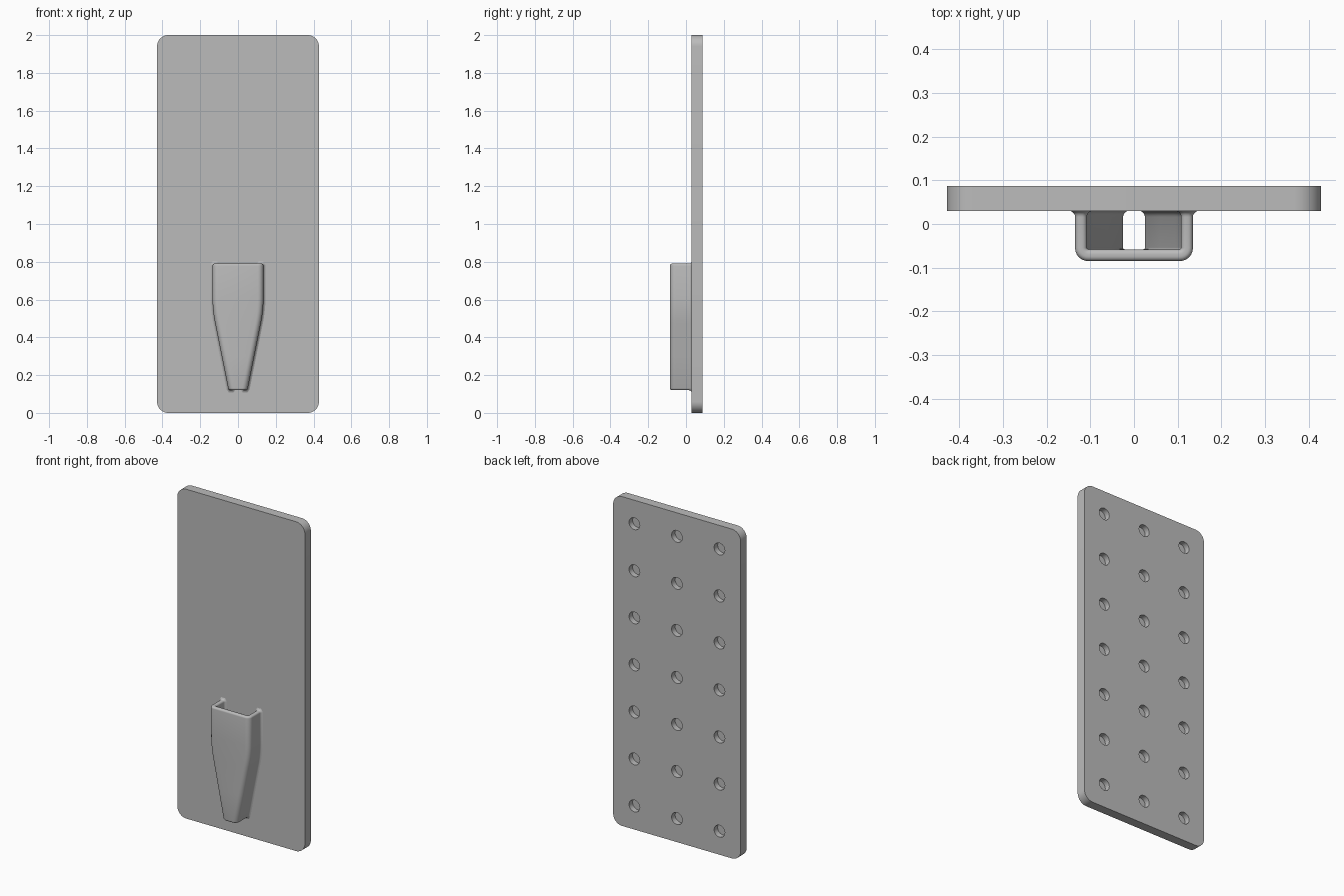
import bpy, bmesh
from math import sin, cos, pi, radians

cube = bpy.data.objects.get("Cube")
if cube:
    bpy.data.objects.remove(cube, do_unlink=True)

grey = bpy.data.materials.new("plain grey")
grey.use_nodes = True
colour = (0.5, 0.5, 0.5, 1)
grey.diffuse_color = colour
grey.node_tree.nodes["Principled BSDF"].inputs["Base Color"].default_value = colour

PITCH = 2 / 7
FRONT, BACK = 0.03, 0.087


def make_object(name, bm):
    bmesh.ops.recalc_face_normals(bm, faces=bm.faces)
    mesh = bpy.data.meshes.new(name)
    bm.to_mesh(mesh)
    bm.free()
    mesh.materials.append(grey)
    obj = bpy.data.objects.new(name, mesh)
    bpy.context.collection.objects.link(obj)
    return obj


def activate(obj):
    bpy.ops.object.select_all(action='DESELECT')
    obj.select_set(True)
    bpy.context.view_layer.objects.active = obj


def arc(cx, cy, r, start, end, steps):
    angles = [radians(start + (end - start) * i / steps) for i in range(steps + 1)]
    return [(cx + r * cos(a), cy + r * sin(a)) for a in angles]


# Back plate: extruded rounded rectangle
half_w, corner = 1.5 * PITCH, 0.06
bm = bmesh.new()
outline = []
for k, (sx, sz) in enumerate([(1, 1), (-1, 1), (-1, -1), (1, -1)]):
    outline += arc(sx * (half_w - corner), 1 + sz * (1 - corner), corner,
                   90 * k, 90 * k + 90, 10)
face = bm.faces.new([bm.verts.new((x, FRONT, z)) for x, z in outline])
ext = bmesh.ops.extrude_face_region(bm, geom=[face])
bmesh.ops.translate(bm, vec=(0, BACK - FRONT, 0),
                    verts=[g for g in ext["geom"] if isinstance(g, bmesh.types.BMVert)])
plate = make_object("back_plate", bm)

# Grid of blind round holes in the back of the plate
HOLE_R, HOLE_DEPTH = 0.036, 0.034
bm = bmesh.new()
for col in (-1, 0, 1):
    for row in range(7):
        ring = arc(col * PITCH, (row + 0.5) * PITCH, HOLE_R, 0, 360, 24)[:-1]
        f = bm.faces.new([bm.verts.new((x, BACK - HOLE_DEPTH, z)) for x, z in ring])
        ext = bmesh.ops.extrude_face_region(bm, geom=[f])
        bmesh.ops.translate(bm, vec=(0, 2 * HOLE_DEPTH, 0),
                            verts=[g for g in ext["geom"] if isinstance(g, bmesh.types.BMVert)])
cutter = make_object("hole_cutter", bm)
cutter.hide_render = True
mod = plate.modifiers.new("holes", 'BOOLEAN')
mod.operation = 'DIFFERENCE'
mod.solver = 'EXACT'
mod.object = cutter
activate(plate)
bpy.ops.object.modifier_apply(modifier=mod.name)
bpy.data.objects.remove(cutter, do_unlink=True)

# Holder: tapering U channel, open at both ends, with rounded rims
WALL, FACE_Y, RIM = 0.027, -0.085, 0.011
LOW, HIGH = 0.12, 0.79
FILLET = 0.014


def half_width(z):
    full, slope, bend, soft = 0.135, 0.2, 0.545, 0.07
    d = bend - z
    if d <= -soft:
        return full
    if d >= soft:
        return full - slope * d
    return full - slope * (d + soft) ** 2 / (4 * soft)


def section(z, inset, end):
    """Outer and inner U outlines at one height, as 3D points."""
    w = half_width(z)

    def side(x, direction, cx, cy, r):
        pts = []
        for i in range(6):
            a = pi / 2 * (1 - i / 5)
            flare = FILLET * (1 - cos(a))
            y = FRONT - FILLET + FILLET * sin(a)
            lift = end * flare * inset / RIM
            pts.append((x + direction * flare, y, z + lift))
        # Sink the foot slightly into the plate
        pts[0] = (pts[0][0], FRONT + 0.002, pts[0][2])
        pts += [(px, py, z) for px, py in arc(cx, cy, r, 0, -90, 6)]
        return pts + [(-px, py, pz) for px, py, pz in reversed(pts)]

    r_out, r_in = 0.03, 0.004
    outer = side(w - inset, 1, w - r_out, FACE_Y + r_out, r_out - inset)
    wi = w - WALL
    inner = side(wi + inset, -1, wi - r_in, FACE_Y + WALL + r_in, r_in + inset)
    return outer, inner


stations = []
for i in range(6):
    a = pi / 2 * i / 5
    stations.append((LOW + RIM * (1 - sin(a)), RIM * (1 - cos(a)), -1))
stations.reverse()
stations = sorted(stations)
stations += [(0.3, 0, 0)] + [(0.475 + 0.0175 * i, 0, 0) for i in range(9)]
stations += [(HIGH + LOW - z, inset, 1) for z, inset, _ in reversed(stations[:6])]

bm = bmesh.new()
rows = []
for s in stations:
    rows.append([[bm.verts.new(p) for p in line] for line in section(*s)])


def strip(a, b):
    for i in range(len(a) - 1):
        bm.faces.new((a[i], a[i + 1], b[i + 1], b[i]))


for lower, upper in zip(rows, rows[1:]):
    strip(lower[0], upper[0])
    strip(lower[1], upper[1])
    for i in (0, -1):
        bm.faces.new((lower[0][i], upper[0][i], upper[1][i], lower[1][i]))
strip(*rows[0])
strip(*rows[-1])
holder = make_object("holder", bm)

for obj in (plate, holder):
    activate(obj)
    bpy.ops.object.shade_smooth_by_angle(angle=radians(35))
